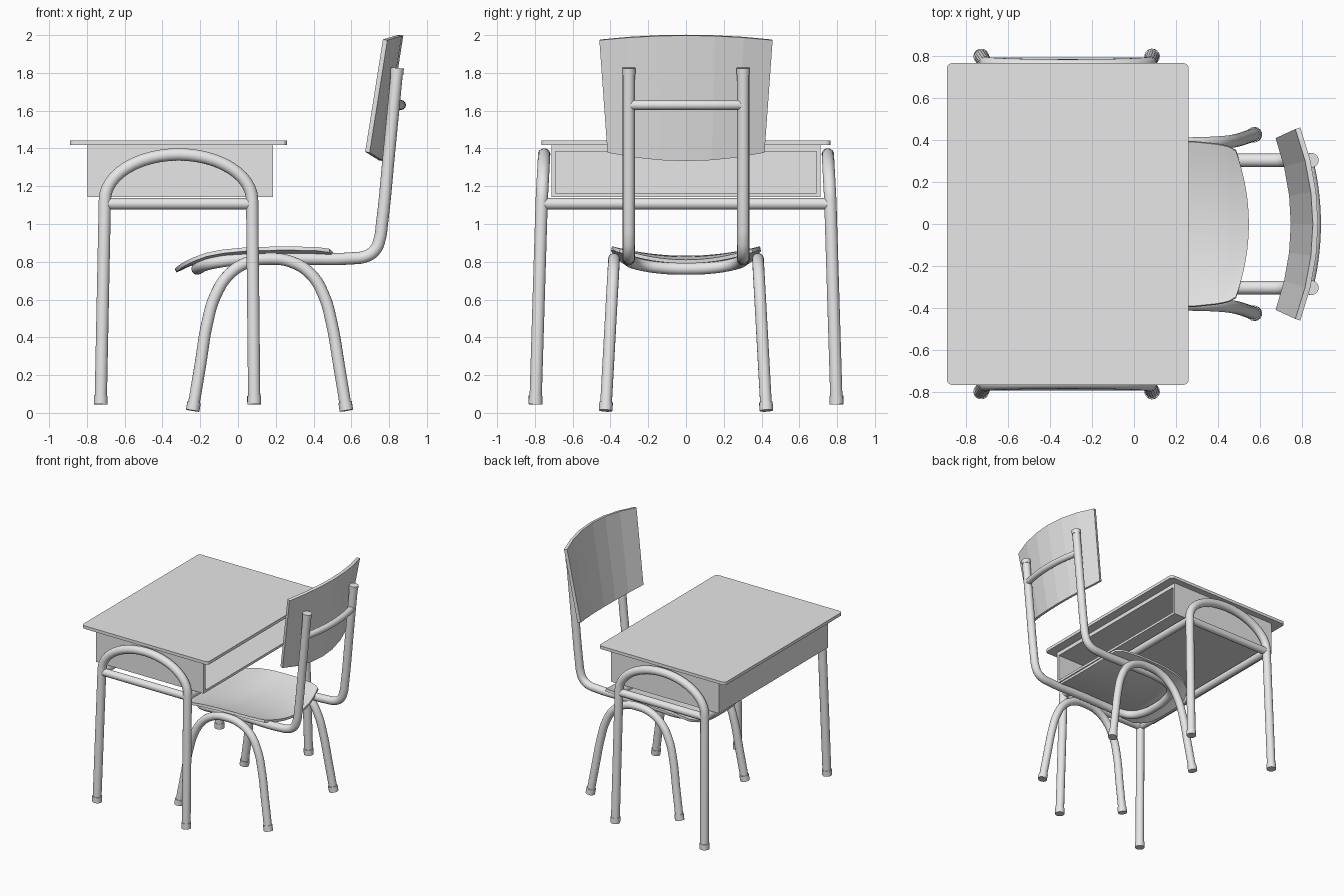
import bpy, bmesh, math
from mathutils import Vector

if "Cube" in bpy.data.objects:
    bpy.data.objects.remove(bpy.data.objects["Cube"])

grey = bpy.data.materials.new("light grey")
grey.diffuse_color = (0.8, 0.8, 0.8, 1)
grey.use_nodes = True
grey.node_tree.nodes["Principled BSDF"].inputs["Base Color"].default_value = grey.diffuse_color


def finish(ob, angle=40):
    """Apply everything, assign the colour and shade."""
    bpy.ops.object.select_all(action='DESELECT')
    bpy.context.view_layer.objects.active = ob
    ob.select_set(True)
    bpy.ops.object.convert(target='MESH')
    ob = bpy.context.object
    ob.data.materials.clear()
    ob.data.materials.append(grey)
    if angle:
        bpy.ops.object.shade_smooth_by_angle(angle=math.radians(angle))
    return ob


def tube(name, pts, r, smooth=False):
    """Round tube along points, optionally a smooth curve through them."""
    cu = bpy.data.curves.new(name, 'CURVE')
    cu.dimensions = '3D'
    cu.bevel_depth, cu.bevel_resolution, cu.use_fill_caps = r, 6, True
    cu.resolution_u = 6
    if smooth:
        sp = cu.splines.new('BEZIER')
        sp.bezier_points.add(len(pts) - 1)
        for b, p in zip(sp.bezier_points, pts):
            b.co = p
            b.handle_left_type = b.handle_right_type = 'AUTO'
    else:
        sp = cu.splines.new('POLY')
        sp.points.add(len(pts) - 1)
        for b, p in zip(sp.points, pts):
            b.co = (*p, 1)
    ob = bpy.data.objects.new(name, cu)
    bpy.context.collection.objects.link(ob)
    return finish(ob)


def cap(name, a, b, length, r):
    """Short sleeve on the tube end a, pointing towards b."""
    a, b = Vector(a), Vector(b)
    tube(name, [a, a + (b - a).normalized() * length], r)


def mesh_object(name, bm):
    me = bpy.data.meshes.new(name)
    bm.to_mesh(me)
    bm.free()
    ob = bpy.data.objects.new(name, me)
    bpy.context.collection.objects.link(ob)
    return ob


def box(name, lo, hi, corner=0):
    bm = bmesh.new()
    bmesh.ops.create_cube(bm, size=1)
    for v in bm.verts:
        v.co = [l + (c + 0.5) * (h - l) for c, l, h in zip(v.co, lo, hi)]
    if corner:
        up = [e for e in bm.edges
              if abs(e.verts[0].co.z - e.verts[1].co.z) > 1e-4]
        bmesh.ops.bevel(bm, geom=up, offset=corner, segments=4,
                        affect='EDGES', profile=0.5)
    return finish(mesh_object(name, bm), 0)


def sheet(name, fn, nu, nv, thickness, angle):
    """Grid surface fn(u, v) with u in 0..1, v in -1..1, thickened."""
    bm = bmesh.new()
    g = [[bm.verts.new(fn(i / nu, 2 * j / nv - 1)) for j in range(nv + 1)]
         for i in range(nu + 1)]
    for i in range(nu):
        for j in range(nv):
            bm.faces.new((g[i][j], g[i + 1][j], g[i + 1][j + 1], g[i][j + 1]))
    bmesh.ops.recalc_face_normals(bm, faces=bm.faces)
    ob = mesh_object(name, bm)
    m = ob.modifiers.new("thickness", 'SOLIDIFY')
    m.thickness, m.offset = thickness, 0
    return finish(ob, angle)


def interp(x, table):
    for (x0, y0), (x1, y1) in zip(table, table[1:]):
        if x <= x1:
            return y0 + (y1 - y0) * max(0, (x - x0) / (x1 - x0))
    return table[-1][1]


# Desk top and the book box, open towards the chair
box("desk_top", (-0.89, -0.765, 1.417), (0.26, 0.765, 1.442), 0.025)
box("book_box_lid", (-0.797, -0.712, 1.385), (0.185, 0.712, 1.417))
box("book_box_floor", (-0.797, -0.712, 1.143), (0.185, 0.712, 1.163))
box("book_box_front", (-0.797, -0.69, 1.163), (-0.775, 0.69, 1.385))
for s, side in ((-1, "left"), (1, "right")):
    y0, y1 = sorted((s * 0.69, s * 0.712))
    box("book_box_side_" + side, (-0.797, y0, 1.163), (0.185, y1, 1.385))

# Desk leg arches, feet and side rails
for s, side in ((-1, "left"), (1, "right")):
    pts = [(-0.727, s * 0.797, 0.045)]
    for i in range(25):
        a = math.pi * (1 - i / 24)
        pts.append((-0.315 + 0.39 * math.cos(a),
                    s * (0.764 - 0.013 * math.sin(a)),
                    1.125 + 0.243 * math.sin(a)))
    pts.append((0.086, s * 0.797, 0.045))
    tube("desk_leg_arch_" + side, pts, 0.033)
    cap("desk_front_foot_" + side, pts[0], pts[1], 0.045, 0.037)
    cap("desk_rear_foot_" + side, pts[-1], pts[-2], 0.045, 0.037)
    tube("desk_side_rail_" + side,
         [(-0.706, s * 0.762, 1.107), (0.075, s * 0.762, 1.107)], 0.03)
for x, n in ((-0.705, "front"), (0.074, "rear")):
    tube("desk_cross_rail_" + n, [(x, -0.76, 1.107), (x, 0.76, 1.107)], 0.03)

# Chair leg arches and feet
arch = [(-0.24, 0.012), (-0.2, 0.25), (-0.162, 0.48), (-0.12, 0.62),
        (-0.045, 0.735), (0.055, 0.798), (0.17, 0.815), (0.28, 0.8),
        (0.385, 0.735), (0.455, 0.62), (0.495, 0.48), (0.535, 0.25),
        (0.574, 0.012)]
for s, side in ((-1, "left"), (1, "right")):
    pts = [(x, s * (0.426 - 0.045 * z / 0.815), z) for x, z in arch]
    tube("chair_leg_arch_" + side, pts, 0.031, True)
    cap("chair_front_foot_" + side, pts[0], pts[1], 0.045, 0.036)
    cap("chair_rear_foot_" + side, pts[-1], pts[-2], 0.045, 0.036)

# Chair frame: one tube up the back and looped under the seat
half = [(0.843, 0.303, 1.82), (0.802, 0.303, 1.4), (0.762, 0.303, 1.0),
        (0.75, 0.303, 0.92), (0.725, 0.303, 0.862), (0.68, 0.303, 0.83),
        (0.6, 0.303, 0.818), (0.3, 0.303, 0.816), (0.0, 0.303, 0.812),
        (-0.1, 0.29, 0.8), (-0.17, 0.24, 0.785), (-0.205, 0.14, 0.769)]
tube("chair_frame", half + [(-0.215, 0, 0.763)]
     + [(x, -y, z) for x, y, z in reversed(half)], 0.032, True)
for s, side in ((-1, "left"), (1, "right")):
    cap("frame_cap_" + side, (0.8435, s * 0.303, 1.826),
        (0.802, s * 0.303, 1.4), 0.035, 0.035)

# Bowed cross bar behind the backrest
tube("backrest_cross_bar",
     [(0.827 + 0.036 * (1 - t * t), 0.3 * t, 1.63)
      for t in (i / 8 - 1 for i in range(17))], 0.026)

# Dished seat with a turned-down front lip
WIDTH = [(0, 0.27), (0.04, 0.33), (0.12, 0.365), (0.25, 0.385), (0.45, 0.395),
         (0.75, 0.392), (0.9, 0.38), (0.96, 0.368), (1, 0.35)]
HEIGHT = [(-0.33, 0.762), (-0.25, 0.807), (-0.17, 0.837), (-0.08, 0.855),
          (0.05, 0.867), (0.25, 0.872), (0.42, 0.868), (0.55, 0.85)]


def seat(u, v):
    front = -0.33 + 0.03 * v ** 4
    back = 0.545 - 0.06 * v * v
    x = front + (back - front) * u
    dip = 0.05 * min(1, 0.2 + 1.6 * u)
    return x, v * interp(u, WIDTH), interp(x, HEIGHT) - dip * (1 - v * v)


sheet("seat", seat, 24, 16, 0.02, 40)


# Curved backrest made of flat facets
def backrest(u, v):
    z = (1.335 + 0.045 * v * v) * (1 - u) + (2.0 - 0.025 * v * v) * u
    x = 0.758 + 0.105 * (z - 1.335) / 0.665 - 0.08 * v * v
    return x, v * (0.412 + 0.043 * u), z


sheet("backrest", backrest, 1, 6, 0.025, 0)
